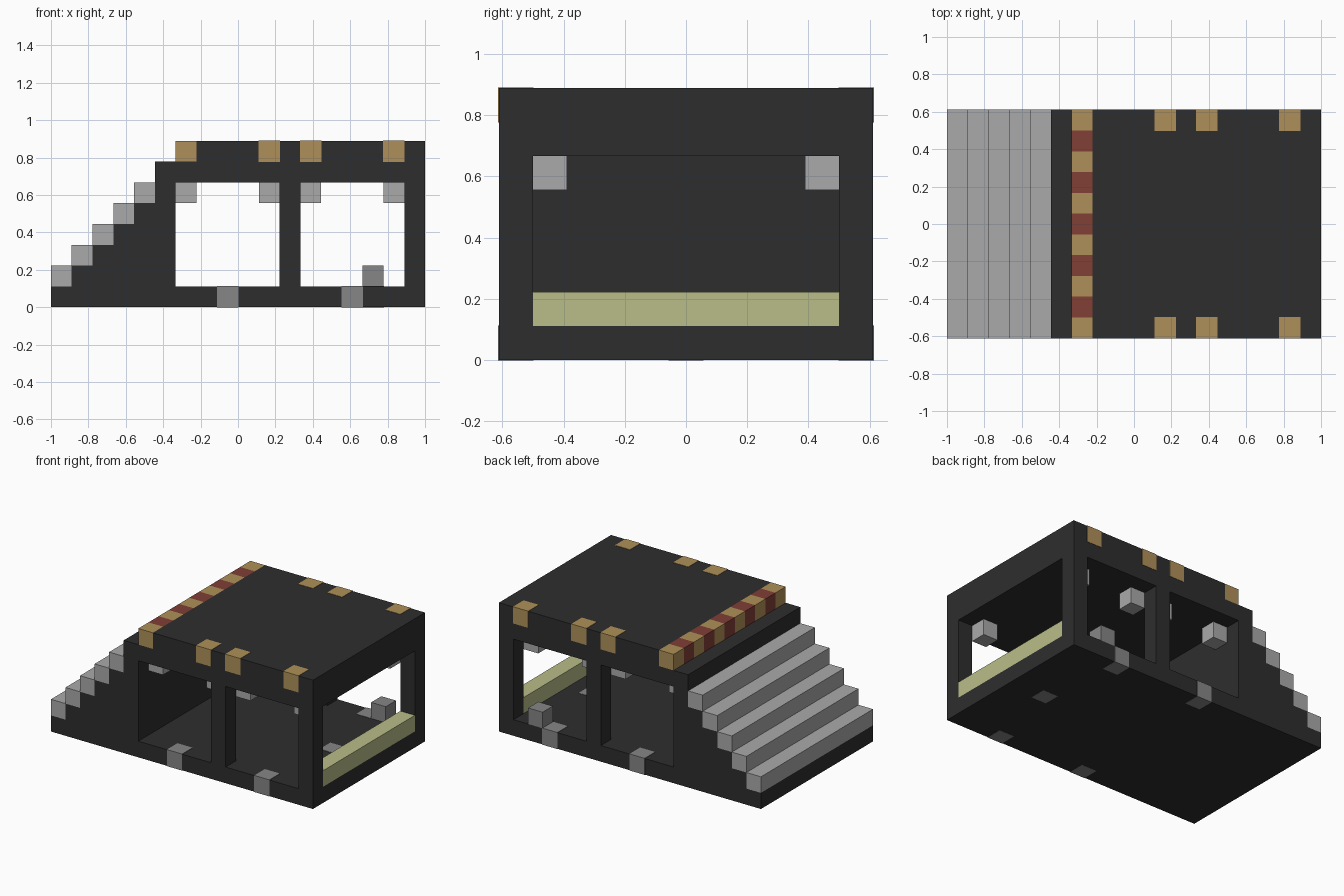
import bpy
import bmesh

if "Cube" in bpy.data.objects:
    bpy.data.objects.remove(bpy.data.objects["Cube"], do_unlink=True)

U = 1 / 9                       # one block
LONG, WIDE = 18, 11             # footprint in blocks
PROUD = 0.02                    # embedded blocks stand out a hair (in blocks)


def material(name, r, g, b):
    m = bpy.data.materials.new(name)
    m.use_nodes = True
    m.diffuse_color = (r, g, b, 1)
    m.node_tree.nodes["Principled BSDF"].inputs["Base Color"].default_value = (r, g, b, 1)
    return m


charcoal = material("charcoal", 0.027, 0.027, 0.027)
light_grey = material("light grey", 0.40, 0.40, 0.40)
mid_grey = material("mid grey", 0.24, 0.24, 0.24)
gold = material("gold", 0.43, 0.28, 0.10)
red = material("brick red", 0.22, 0.05, 0.036)
cream = material("pale green", 0.49, 0.51, 0.25)


def place(x, y, z):
    return ((x - LONG / 2) * U, (y - WIDE / 2) * U, z * U)


def finish(name, bm, mat):
    bmesh.ops.recalc_face_normals(bm, faces=bm.faces)
    mesh = bpy.data.meshes.new(name)
    bm.to_mesh(mesh)
    bm.free()
    mesh.materials.append(mat)
    ob = bpy.data.objects.new(name, mesh)
    bpy.context.collection.objects.link(ob)
    return ob


def prism(name, profile, y0, y1, mat):
    """Extrude an x-z outline from y0 to y1."""
    bm = bmesh.new()
    face = bm.faces.new([bm.verts.new(place(x, y0, z)) for x, z in profile])
    new = bmesh.ops.extrude_face_region(bm, geom=[face])["geom"]
    verts = [g for g in new if isinstance(g, bmesh.types.BMVert)]
    bmesh.ops.translate(bm, verts=verts, vec=(0, (y1 - y0) * U, 0))
    return finish(name, bm, mat)


def block(name, x, y, z, mat, size=(1, 1, 1), grow=0):
    """Box with its low corner on a grid cell."""
    x0, x1 = x - grow, x + size[0] + grow
    z0, z1 = z - grow, z + size[2] + grow
    return prism(name, [(x0, z0), (x1, z0), (x1, z1), (x0, z1)],
                 y - grow, y + size[1] + grow, mat)


# Main body: floor, stepped mass and roof in one C-shaped outline
outline = [(0, 0), (LONG, 0), (LONG, 1), (6, 1), (6, 6), (LONG, 6),
           (LONG, 8), (7, 8), (7, 7), (5, 7)]
for step in range(5, 0, -1):
    outline += [(step, step), (step - 1, step)]
prism("body", outline, 0, WIDE, charcoal)

# Stair treads
for step in range(5):
    block(f"stair_tread_{step + 1}", step, 0, step + 1, light_grey, (1, WIDE, 1))

# Striped beam along the top of the stairs
for y in range(WIDE):
    block(f"beam_stripe_{y + 1}", 6, y, 7, red if y % 2 else gold)

# Parts repeated on the front and back sides
for side, edge, inner in (("front", 0, 1), ("back", WIDE - 1, WIDE - 2)):
    for x, where in ((11, "middle"), (17, "corner")):
        block(f"{side}_{where}_post", x, edge, 1, charcoal, (1, 1, 5))
    for i, x in enumerate((6, 10, 12, 16)):
        block(f"{side}_ceiling_block_{i + 1}", x, inner, 5, light_grey)
        if x > 6:
            block(f"{side}_roof_block_{i + 1}", x, edge, 7, gold, grow=PROUD)
    for i, x in enumerate((8, 14)):
        block(f"{side}_floor_block_{i + 1}", x, edge, 0, mid_grey, grow=PROUD)

# Single floor blocks and the sill of the end opening
block("centre_floor_block", 15, 5, 0, mid_grey, grow=PROUD)
block("raised_floor_block", 15, WIDE - 1, 1, mid_grey)
block("end_sill", 17, 1, 1, cream, (1, WIDE - 2, 1))

# Rest the model exactly on the ground
for ob in bpy.context.collection.objects:
    if ob.type == "MESH" and "floor_block" in ob.name:
        for v in ob.data.vertices:
            if v.co.z < 0:
                v.co.z = -0.001
